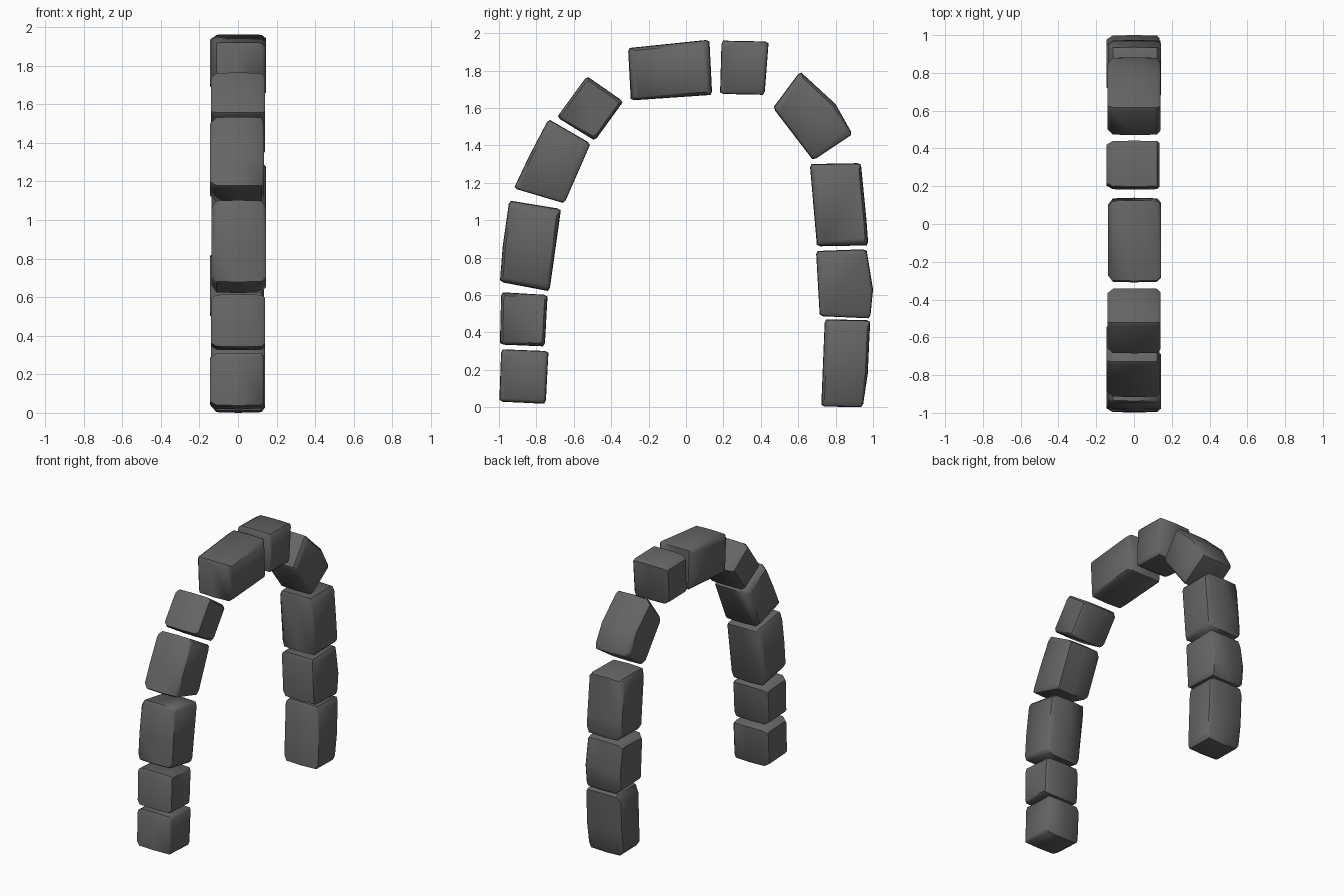
import bpy, bmesh
from mathutils import Vector

if "Cube" in bpy.data.objects:
    bpy.data.objects.remove(bpy.data.objects["Cube"])

# Side outlines (y, z) of each stone, walking from one foot over the top to the other
STONES = {
    "left_foot_stone": [(-.998, .03), (-.75, .018), (-.735, .30), (-.988, .31)],
    "left_leg_stone_lower": [(-.995, .335), (-.755, .325), (-.740, .60), (-.988, .615)],
    "left_leg_stone_upper": [(-.995, .67), (-.73, .62), (-.668, 1.06), (-.945, 1.105), (-.98, .86)],
    "left_shoulder_stone": [(-.92, 1.17), (-.65, 1.09), (-.51, 1.41), (-.735, 1.54), (-.84, 1.34)],
    "left_haunch_stone": [(-.69, 1.55), (-.487, 1.425), (-.335, 1.635), (-.53, 1.77)],
    "crown_stone_long": [(-.295, 1.64), (.14, 1.67), (.125, 1.965), (-.31, 1.92)],
    "crown_stone_short": [(.182, 1.675), (.42, 1.67), (.442, 1.955), (.19, 1.96)],
    "right_haunch_stone": [(.465, 1.60), (.68, 1.32), (.89, 1.46), (.80, 1.62), (.61, 1.795)],
    "right_leg_stone_upper": [(.70, .86), (.975, .865), (.965, 1.00), (.935, 1.305), (.662, 1.30)],
    "right_leg_stone_lower": [(.715, .487), (.985, .475), (1.0, .63), (.965, .845), (.695, .835)],
    "right_foot_stone": [(.723, .004), (.945, 0), (.972, .18), (.985, .465), (.742, .47)],
}

# Dark grey rock
rock = bpy.data.materials.new("dark_rock")
rock.diffuse_color = (.13, .13, .13, 1)
rock.use_nodes = True
rock.node_tree.nodes["Principled BSDF"].inputs["Base Color"].default_value = rock.diffuse_color


def chop(points, cut=0.018):
    """Trim the corners of an outline."""
    out = []
    n = len(points)
    for i, p in enumerate(points):
        p = Vector(p)
        a = (Vector(points[i - 1]) - p).normalized()
        b = (Vector(points[(i + 1) % n]) - p).normalized()
        if a.dot(b) < -0.8:          # shallow bend, leave it
            out.append(p)
        else:
            out += [p + a * cut * 0.5, p + b * cut]
    return out


def stone(name, points, index):
    outline = chop(points)
    centre = sum(outline, Vector((0, 0))) / len(outline)
    wobble = 0.004 * (index % 3 - 1)
    # (x, outline scale): worn flanks, fullest near the middle
    sections = [(-.141 + wobble, .84), (-.112, .985), (.0, 1.0),
                (.122, .985), (.140 + wobble, .88)]
    bm = bmesh.new()
    rings = []
    for x, s in sections:
        rings.append([bm.verts.new((x, *(centre + (p - centre) * s))) for p in outline])
    n = len(outline)
    for r0, r1 in zip(rings, rings[1:]):
        for i in range(n):
            j = (i + 1) % n
            bm.faces.new((r0[i], r0[j], r1[j], r1[i]))
    bm.faces.new(rings[0])
    bm.faces.new(rings[-1])
    bmesh.ops.recalc_face_normals(bm, faces=bm.faces)
    mesh = bpy.data.meshes.new(name)
    bm.to_mesh(mesh)
    bm.free()
    mesh.materials.append(rock)
    ob = bpy.data.objects.new(name, mesh)
    bpy.context.collection.objects.link(ob)
    ob.select_set(True)
    bpy.context.view_layer.objects.active = ob


for k, (name, pts) in enumerate(STONES.items()):
    stone(name, pts, k)

bpy.ops.object.shade_smooth_by_angle(angle=0.8)
